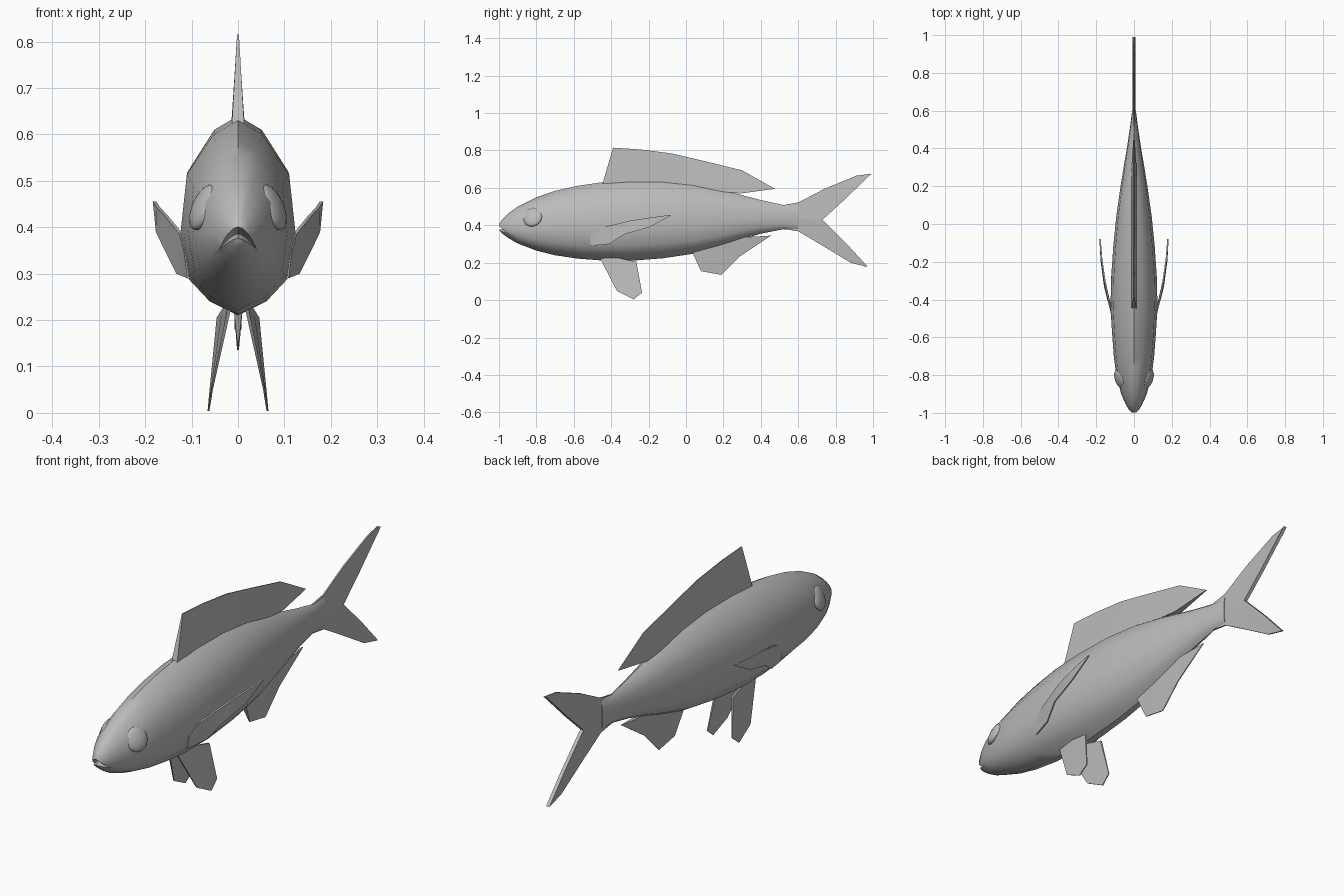
import bpy, bmesh, math
from mathutils import Vector

cube = bpy.data.objects.get("Cube")
if cube:
    bpy.data.objects.remove(cube, do_unlink=True)

grey = bpy.data.materials.new("plain_grey")
grey.use_nodes = True
GREY = (0.5, 0.5, 0.5, 1)
grey.diffuse_color = GREY
grey.node_tree.nodes["Principled BSDF"].inputs["Base Color"].default_value = GREY


def finish(name, bm, smooth=40, mirror=False):
    bmesh.ops.remove_doubles(bm, verts=bm.verts, dist=0.0002)
    bmesh.ops.recalc_face_normals(bm, faces=bm.faces)
    mesh = bpy.data.meshes.new(name)
    bm.to_mesh(mesh)
    bm.free()
    obj = bpy.data.objects.new(name, mesh)
    bpy.context.collection.objects.link(obj)
    mesh.materials.append(grey)
    if mirror:
        obj.modifiers.new("Mirror", "MIRROR")
    if smooth:
        bpy.ops.object.select_all(action="DESELECT")
        obj.select_set(True)
        bpy.context.view_layer.objects.active = obj
        bpy.ops.object.shade_smooth_by_angle(angle=math.radians(smooth))
    return obj


def bridge(bm, rings, cap=True):
    for a, b in zip(rings, rings[1:]):
        for i in range(len(a)):
            j = (i + 1) % len(a)
            bm.faces.new((a[i], a[j], b[j], b[i]))
    if cap:
        bm.faces.new(rings[0])
        bm.faces.new(rings[-1])


def fin(name, base, edge, thick_base, thick_edge, mirror=False):
    """Thin fin between a root line and an outer edge line of (x, y, z) points."""
    bm = bmesh.new()
    rings = []
    for a, b in zip(base, edge):
        corners = [(a, thick_base), (b, thick_edge), (b, -thick_edge), (a, -thick_base)]
        rings.append([bm.verts.new(Vector(p) + Vector((t, 0, 0))) for p, t in corners])
    bridge(bm, rings)
    return finish(name, bm, 40, mirror)


def flat(points):
    return [(0, y, z) for y, z in points]


# Body: stations of y, top, bottom, half width
stations = [
    (-0.998, 0.408, 0.376, 0.012), (-0.985, 0.428, 0.358, 0.026),
    (-0.95, 0.463, 0.332, 0.046), (-0.90, 0.50, 0.303, 0.068),
    (-0.80, 0.55, 0.265, 0.094), (-0.70, 0.584, 0.24, 0.107),
    (-0.58, 0.611, 0.222, 0.116), (-0.45, 0.63, 0.212, 0.124),
    (-0.30, 0.64, 0.21, 0.122), (-0.12, 0.639, 0.224, 0.11),
    (0.04, 0.622, 0.248, 0.094), (0.20, 0.588, 0.292, 0.071),
    (0.30, 0.561, 0.325, 0.055), (0.40, 0.535, 0.355, 0.038),
    (0.52, 0.509, 0.379, 0.02), (0.60, 0.515, 0.373, 0.010)]
section = [(0.93, 0.42), (0.72, 0.89), (0.42, 1), (0.19, 0.88), (0.07, 0.5)]
outline = ([(1, 0)] + section + [(0, 0)] + [(h, -w) for h, w in reversed(section)])
bm = bmesh.new()
bridge(bm, [[bm.verts.new((w * half, y, low + h * (top - low))) for h, w in outline]
            for y, top, low, half in stations])
body = finish("body", bm, 50)

# Mouth: arched wedge cut into the snout
bm = bmesh.new()
rings = []
for i in range(-6, 7):
    x = i * 0.01
    z = 0.394 - 0.04 * min(1, abs(x) / 0.045) ** 1.6
    rings.append([bm.verts.new((x, y, z + dz))
                  for y, dz in ((-0.945, -0.008), (-1.03, 0.016), (-1.03, -0.024))])
bridge(bm, rings)
cutter = finish("mouth_cutter", bm, 0)
cutter.hide_render = True
cutter.hide_set(True)
cut = body.modifiers.new("Mouth", "BOOLEAN")
cut.operation = "DIFFERENCE"
cut.object = cutter

# Eyes: flattened balls turned to follow the head
bm = bmesh.new()
bmesh.ops.create_uvsphere(bm, u_segments=20, v_segments=12, radius=1)
turn = Vector((0.87, -0.30, 0.38)).to_track_quat("Z", "Y")
for v in bm.verts:
    v.co = turn @ Vector((v.co.x * 0.053, v.co.y * 0.053, v.co.z * 0.02))
    v.co += Vector((0.074, -0.82, 0.443))
finish("eyes", bm, 60, True)

# Dorsal fin
fin("dorsal_fin",
    flat([(-0.45, 0.61), (-0.36, 0.625), (-0.20, 0.63), (0.0, 0.615), (0.19, 0.58), (0.29, 0.57)]),
    flat([(-0.39, 0.815), (-0.25, 0.806), (-0.08, 0.785), (0.10, 0.743), (0.30, 0.694), (0.475, 0.595)]),
    0.014, 0.002)

# Anal fin
fin("anal_fin",
    flat([(0.03, 0.265), (0.11, 0.29), (0.20, 0.31), (0.29, 0.335)]),
    flat([(0.08, 0.155), (0.19, 0.135), (0.29, 0.235), (0.455, 0.345)]),
    0.014, 0.002)

# Forked tail, upper and lower lobes meeting at the notch
fin("tail_upper",
    flat([(0.52, 0.44), (0.60, 0.435), (0.73, 0.43), (0.84, 0.53), (0.99, 0.675)]),
    flat([(0.52, 0.508), (0.60, 0.522), (0.74, 0.595), (0.91, 0.665), (0.988, 0.676)]),
    0.008, 0.003)
fin("tail_lower",
    flat([(0.52, 0.44), (0.60, 0.435), (0.73, 0.43), (0.86, 0.30), (0.97, 0.18)]),
    flat([(0.52, 0.380), (0.60, 0.368), (0.74, 0.285), (0.88, 0.20), (0.965, 0.178)]),
    0.008, 0.003)


# Pelvic fins, splayed outward
def pelvic(points):
    return [(0.022 + 0.2 * (0.21 - z) + 0.1 * (y + 0.46) * z / 0.21, y, z) for y, z in points]


fin("pelvic_fins",
    pelvic([(-0.46, 0.225), (-0.36, 0.225), (-0.265, 0.205)]),
    pelvic([(-0.37, 0.05), (-0.28, 0.004), (-0.235, 0.04)]),
    0.004, 0.002, True)

# Pectoral fins, curving away from the sides
fin("pectoral_fins",
    [(0.112, -0.51, 0.345), (0.122, -0.46, 0.385), (0.155, -0.30, 0.425), (0.172, -0.18, 0.443), (0.18, -0.08, 0.456)],
    [(0.106, -0.51, 0.29), (0.13, -0.41, 0.30), (0.156, -0.33, 0.352), (0.174, -0.195, 0.39), (0.18, -0.085, 0.45)],
    0.004, 0.003, True)
